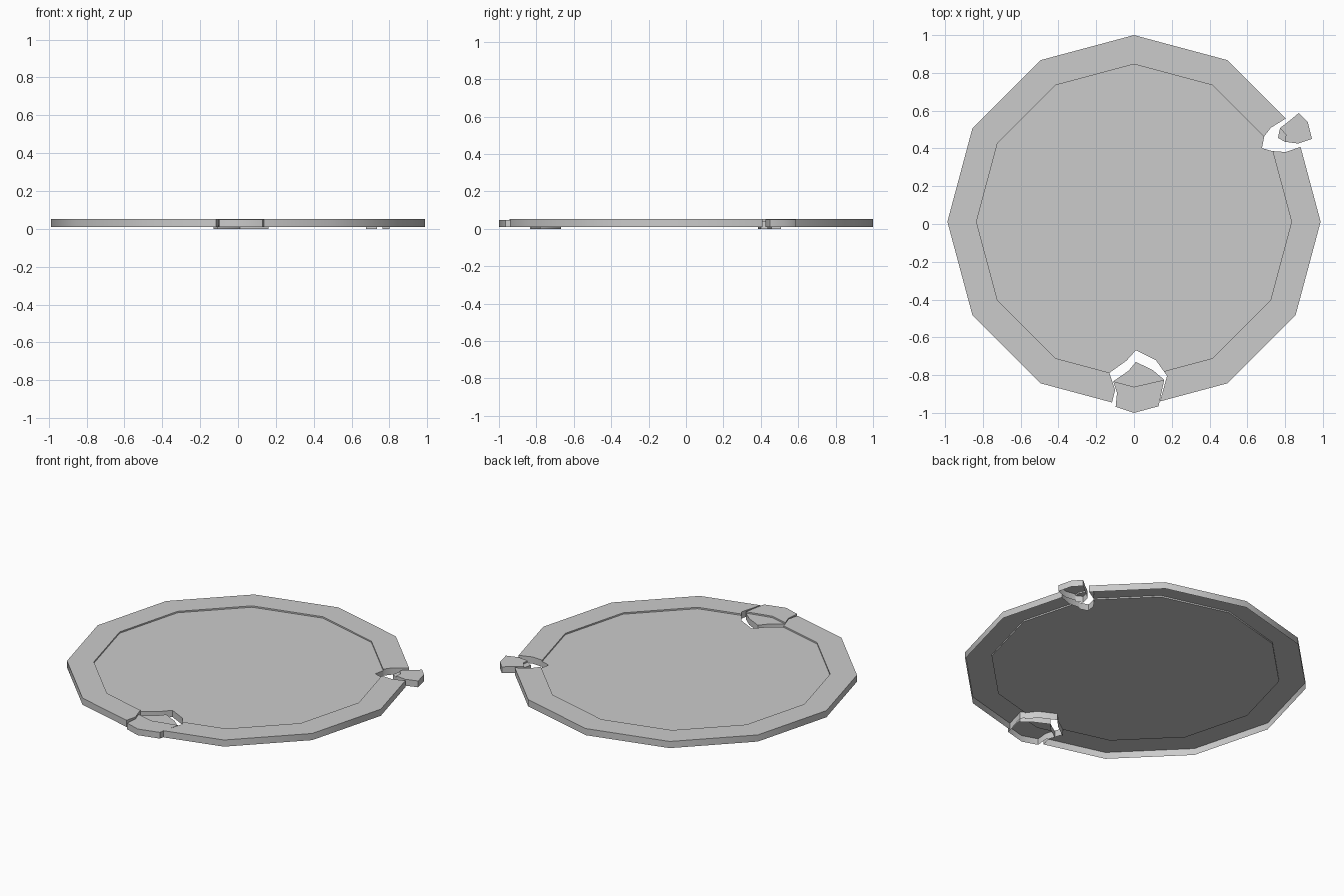
import bpy, bmesh, math

cube = bpy.data.objects.get("Cube")
if cube:
    bpy.data.objects.remove(cube)

RIM_LOW, RIM_TOP, FLOOR_TOP = 0.009, 0.051, 0.042
OUTER, INNER, CENTRE_Y = 0.988, 0.834, 0.012

grey = bpy.data.materials.new("stone grey")
grey.use_nodes = True
colour = (0.6, 0.6, 0.6, 1)
grey.diffuse_color = colour
grey.node_tree.nodes["Principled BSDF"].inputs["Base Color"].default_value = colour


def finish(name, bm):
    mesh = bpy.data.meshes.new(name)
    bm.to_mesh(mesh)
    bm.free()
    mesh.materials.append(grey)
    obj = bpy.data.objects.new(name, mesh)
    bpy.context.collection.objects.link(obj)
    return obj


def smooth(obj):
    bpy.ops.object.select_all(action='DESELECT')
    obj.select_set(True)
    bpy.context.view_layer.objects.active = obj
    bpy.ops.object.shade_smooth_by_angle(angle=math.radians(35))


def add_wall(bm, points, low, high):
    """Strip of upright faces along a path, outward when counter-clockwise."""
    for (ax, ay), (bx, by) in zip(points, points[1:]):
        bm.faces.new([bm.verts.new(p) for p in (
            (ax, ay, low), (bx, by, low), (bx, by, high), (ax, ay, high))])


def add_cap(bm, points, z):
    return bm.faces.new([bm.verts.new((x, y, z)) for x, y in points])


# Twelve-sided plate: sunken floor inside a raised rim
def ring(bm, radius, z):
    return [bm.verts.new((radius * math.cos(i * math.pi / 6),
                          CENTRE_Y + radius * math.sin(i * math.pi / 6), z))
            for i in range(12)]


bm = bmesh.new()
profile = [(INNER, 0), (INNER, RIM_LOW), (OUTER, RIM_LOW),
           (OUTER, RIM_TOP), (INNER, RIM_TOP), (INNER, FLOOR_TOP)]
rings = [ring(bm, r, z) for r, z in profile]
for a, b in zip(rings, rings[1:]):
    for i in range(12):
        j = (i + 1) % 12
        bm.faces.new((a[i], a[j], b[j], b[i]))
bm.faces.new(rings[0][::-1])
bm.faces.new(rings[-1])
bmesh.ops.recalc_face_normals(bm, faces=bm.faces)
plate = finish("plate", bm)

# Jagged notches broken out of the edge
notches = {
    "front_notch": [(-0.12, -1.1), (0.14, -1.1), (0.138, -0.938), (0.175, -0.804),
                    (0.116, -0.721), (0.01, -0.668), (-0.04, -0.724),
                    (-0.13, -0.788), (-0.10, -0.88), (-0.116, -0.942)],
    "side_notch": [(0.677, 0.402), (0.73, 0.386), (0.804, 0.381), (0.878, 0.407),
                   (1.1, 0.5), (1.0, 0.72), (0.80, 0.556), (0.725, 0.51),
                   (0.69, 0.465)],
}
for name, outline in notches.items():
    bm = bmesh.new()
    add_wall(bm, outline + outline[:1], -0.1, 0.2)
    add_cap(bm, outline, 0.2)
    add_cap(bm, outline[::-1], -0.1)
    bmesh.ops.remove_doubles(bm, verts=bm.verts, dist=0.0001)
    cutter = finish(name + "_cutter", bm)
    cutter.hide_render = True
    mod = plate.modifiers.new(name, 'BOOLEAN')
    mod.operation, mod.solver, mod.object = 'DIFFERENCE', 'EXACT', cutter

# Apply the cuts, then leave the underside open like a shallow lid
graph = bpy.context.evaluated_depsgraph_get()
bm = bmesh.new()
bm.from_object(plate, graph)
plate.modifiers.clear()
under = []
for f in bm.faces:
    c = f.calc_center_median()
    out = f.normal.x * c.x + f.normal.y * (c.y - CENTRE_Y)
    step = abs(f.normal.z) < 0.1 and c.z < RIM_LOW * 0.7 and out > 0.8 * INNER
    if step or f.normal.z < -0.5:
        under.append(f)
bmesh.ops.delete(bm, geom=under, context='FACES')
bm.to_mesh(plate.data)
bm.free()
smooth(plate)
for name in notches:
    bpy.data.objects.remove(bpy.data.objects[name + "_cutter"])


# Broken-off pieces: open below, each with its own bit of rim and floor
def chip(name, split, rim_side, floor_side, sink):
    rim_top, floor_top = RIM_TOP - sink, FLOOR_TOP - sink
    bm = bmesh.new()
    add_cap(bm, split[::-1] + rim_side, rim_top)
    add_cap(bm, split + floor_side, floor_top)
    add_wall(bm, split[::-1], floor_top, rim_top)
    add_wall(bm, split[:1] + rim_side + split[-1:], RIM_LOW, rim_top)
    add_wall(bm, split[-1:] + floor_side + split[:1], 0, floor_top)
    bmesh.ops.remove_doubles(bm, verts=bm.verts, dist=0.0001)
    smooth(finish(name, bm))


chip("front_chip", [(-0.11, -0.833), (0, -0.862), (0.160, -0.825)],
     [(-0.09, -0.893), (-0.097, -0.968), (0, -1.0), (0.130, -0.965)],
     [(0.10, -0.774), (0.01, -0.73), (-0.03, -0.778)], 0.003)
chip("side_chip", [(0.80, 0.435), (0.804, 0.472), (0.773, 0.508)],
     [(0.868, 0.426), (0.942, 0.45), (0.92, 0.54), (0.873, 0.588), (0.815, 0.54)],
     [(0.762, 0.456)], 0.002)
